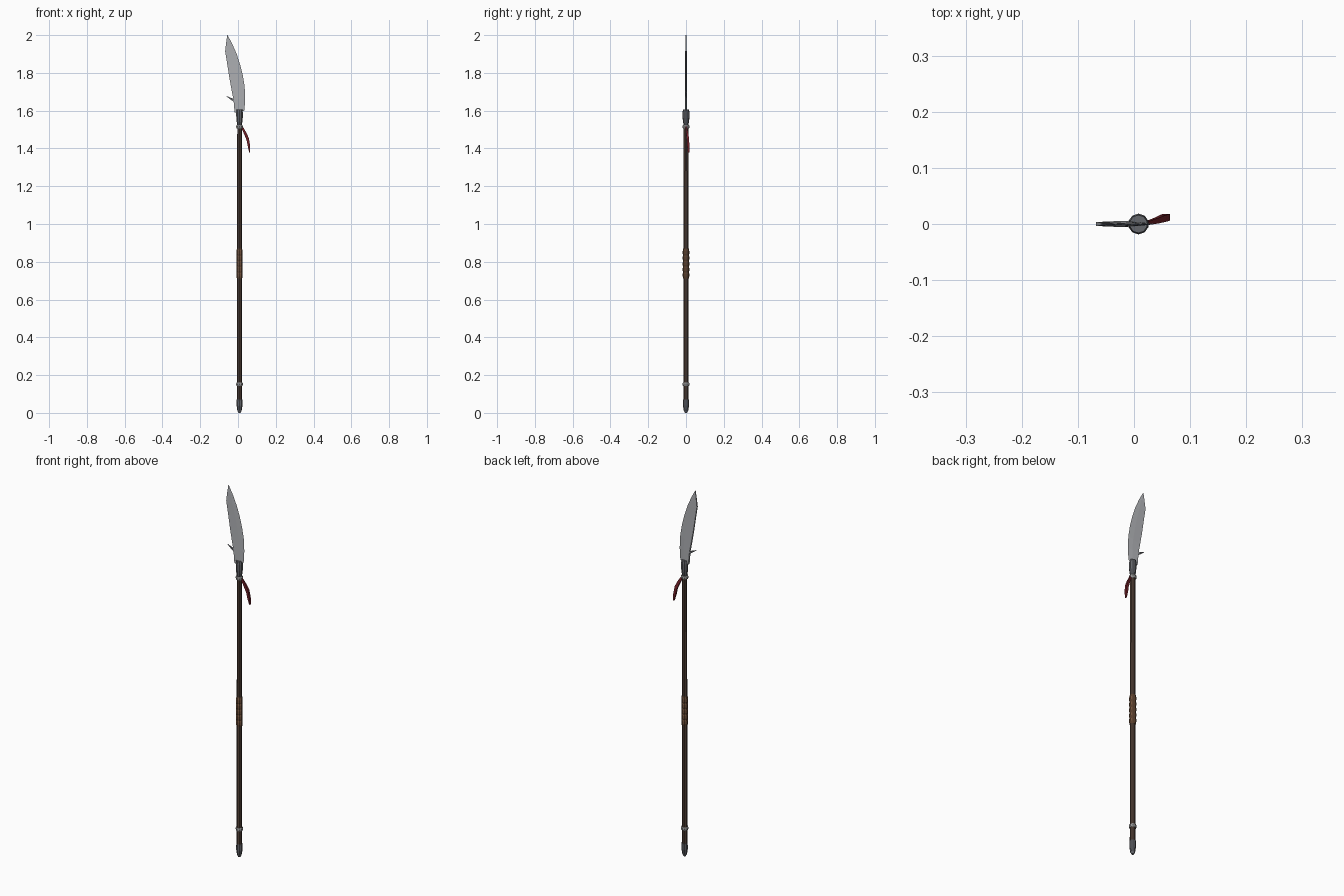
import bpy, bmesh, math

CX = 0.008  # pole axis


def material(name, rgb):
    m = bpy.data.materials.new(name)
    m.diffuse_color = (*rgb, 1)
    return m


WOOD = material("dark_wood", (0.09, 0.055, 0.04))
LEATHER = material("leather", (0.17, 0.085, 0.045))
IRON = material("iron", (0.13, 0.135, 0.15))
STEEL = material("steel", (0.42, 0.43, 0.45))
SILVER = material("silver", (0.3, 0.3, 0.3))
RED = material("red_cloth", (0.17, 0.015, 0.022))


def loft(name, sections, mat):
    """Skin equal-length point rings and cap both ends."""
    bm = bmesh.new()
    rings = [[bm.verts.new(p) for p in s] for s in sections]
    n = len(rings[0])
    for a, b in zip(rings, rings[1:]):
        for i in range(n):
            j = (i + 1) % n
            bm.faces.new((a[i], a[j], b[j], b[i]))
    bm.faces.new(rings[0][::-1])
    bm.faces.new(rings[-1])
    bmesh.ops.recalc_face_normals(bm, faces=bm.faces)
    me = bpy.data.meshes.new(name)
    bm.to_mesh(me)
    bm.free()
    me.materials.append(mat)
    ob = bpy.data.objects.new(name, me)
    bpy.context.collection.objects.link(ob)
    return ob


def turned(name, profile, mat, sides=10):
    """Faceted turned part from (radius, z) pairs."""
    ang = [2 * math.pi * (i + 0.5) / sides for i in range(sides)]
    return loft(name, [[(CX + r * math.cos(a), r * math.sin(a), z) for a in ang]
                       for r, z in profile], mat)


# Pole, butt cap and collars
turned("pole", [(0.0145, 0.05), (0.0135, 0.8), (0.0125, 1.54)], WOOD)
turned("butt_cap", [(0.006, 0), (0.012, 0.012), (0.0165, 0.04), (0.0155, 0.072)], IRON)
for name, z in (("lower_collar", 0.152), ("upper_collar", 1.515)):
    turned(name, [(0.016, z - 0.009), (0.0185, z - 0.004),
                  (0.0185, z + 0.004), (0.016, z + 0.009)], SILVER)

# Ridged leather grip
grip = [(0.0145, 0.71)]
for i in range(5):
    z = 0.715 + i * 0.03
    grip += [(0.0175, z + 0.007), (0.0175, z + 0.021), (0.0155, z + 0.029)]
turned("grip_wrap", grip + [(0.0145, 0.87)], LEATHER)

# Blade socket
turned("socket", [(0.0125, 1.523), (0.0155, 1.54), (0.018, 1.56),
                  (0.0185, 1.59), (0.016, 1.607)], IRON)

# Wedge blade: spine x, edge x, z (spine), z (edge), half thickness
stations = [(-0.018, 0.034, 1.59, 1.60, 0.0055), (-0.024, 0.038, 1.66, 1.665, 0.0055),
            (-0.034, 0.035, 1.71, 1.73, 0.005), (-0.045, 0.025, 1.77, 1.79, 0.0045),
            (-0.056, 0.011, 1.84, 1.845, 0.004), (-0.068, -0.007, 1.915, 1.90, 0.004),
            (-0.063, -0.031, 1.958, 1.955, 0.003), (-0.057, -0.055, 2.0, 1.999, 0.0015)]
loft("blade", [[(s, -t, zs), (s + 0.6 * (e - s), -0.55 * t, zs + 0.6 * (ze - zs)), (e, 0, ze),
                (s + 0.6 * (e - s), 0.55 * t, zs + 0.6 * (ze - zs)), (s, t, zs)]
               for s, e, zs, ze, t in stations], STEEL)

# Small spur on the blade's back
spur = [(-0.018, 1.652, 0.008, 0.004), (-0.038, 1.663, 0.005, 0.003),
        (-0.061, 1.677, 0.001, 0.001)]
loft("back_spur", [[(x, -t, z - h), (x, t, z - h), (x, t, z + h), (x, -t, z + h)]
                   for x, z, h, t in spur], IRON)

# Hanging ribbon: inner x, outer x, inner z, outer z, y centre, half width
ribbon = [(0.018, 0.024, 1.508, 1.518, 0.001, 0.003),
          (0.036, 0.044, 1.468, 1.484, 0.006, 0.005),
          (0.046, 0.057, 1.442, 1.456, 0.010, 0.006),
          (0.052, 0.064, 1.410, 1.415, 0.012, 0.006),
          (0.060, 0.064, 1.378, 1.378, 0.014, 0.004)]
loft("ribbon", [[(a, y - w, za), (b, y - w, zb), (b, y + w, zb), (a, y + w, za)]
                for a, b, za, zb, y, w in ribbon], RED)
